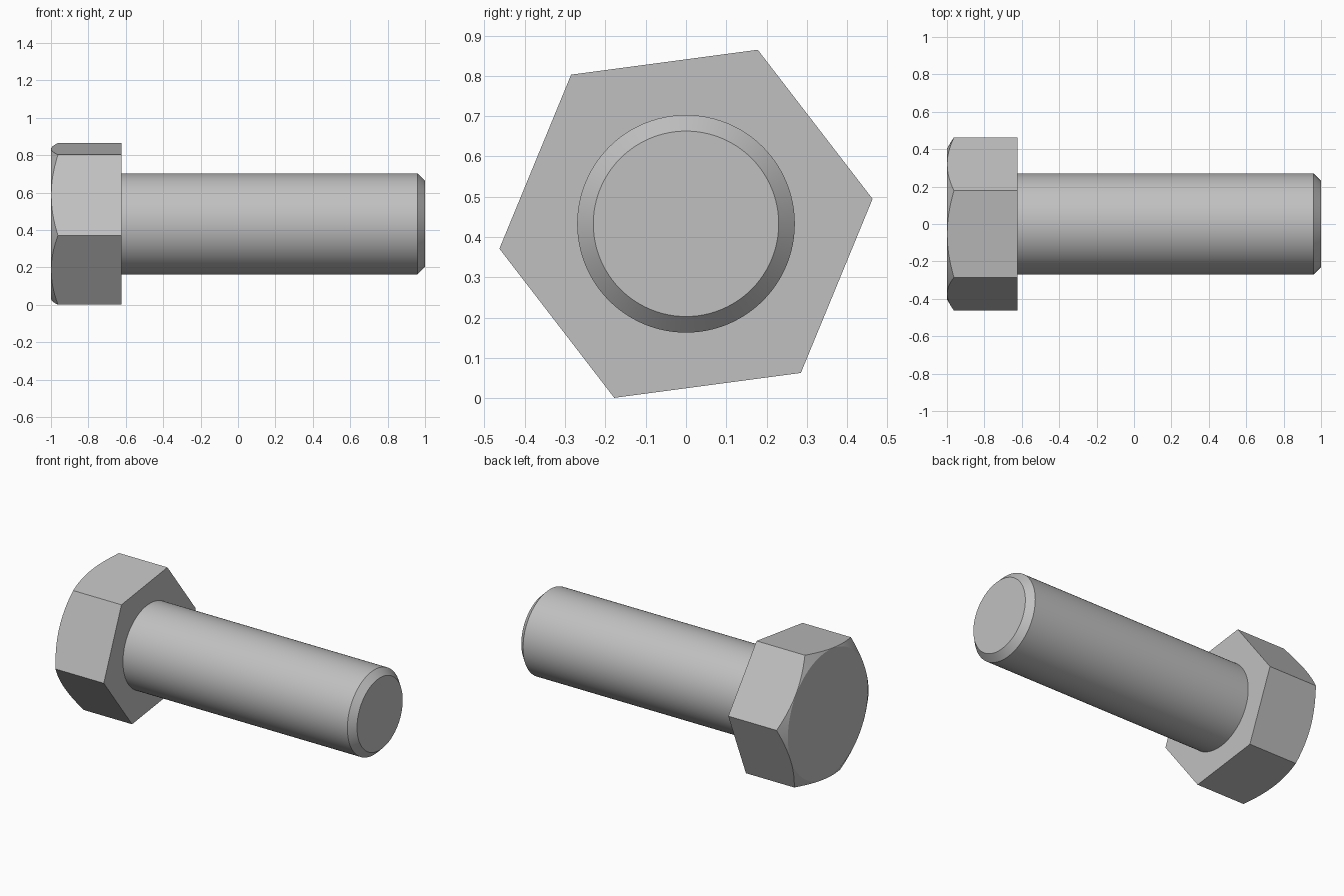
import bpy
import bmesh
from math import sin, cos, tan, pi, radians

if "Cube" in bpy.data.objects:
    bpy.data.objects.remove(bpy.data.objects["Cube"])

AXIS_Z = 0.433      # height of the bolt axis
CORNER = 0.467      # head radius at the corners
TURN = radians(7.6)  # rotation of the hexagon about the axis
HEAD_X = -0.622     # underside of the head
STEPS = 16          # chamfer segments per head side

steel = bpy.data.materials.new("steel grey")
steel.use_nodes = True
colour = (0.53, 0.53, 0.53, 1)
steel.diffuse_color = colour
steel.node_tree.nodes["Principled BSDF"].inputs["Base Color"].default_value = colour


def polar(x, r, a):
    return (x, r * cos(a), AXIS_Z + r * sin(a))


def finish(name, bm):
    bmesh.ops.recalc_face_normals(bm, faces=bm.faces)
    mesh = bpy.data.meshes.new(name)
    bm.to_mesh(mesh)
    bm.free()
    mesh.materials.append(steel)
    obj = bpy.data.objects.new(name, mesh)
    bpy.context.collection.objects.link(obj)
    bpy.ops.object.select_all(action="DESELECT")
    obj.select_set(True)
    bpy.context.view_layer.objects.active = obj
    bpy.ops.object.shade_smooth_by_angle(angle=radians(20))


def bridge(bm, a, b):
    n = len(a)
    for i in range(n):
        j = (i + 1) % n
        bm.faces.new((a[i], a[j], b[j], b[i]))


# Hexagonal head with a 30 degree conical chamfer on the outer end
bm = bmesh.new()
flat = CORNER * cos(pi / 6)
cap_r = flat - 0.002
base = [bm.verts.new(polar(HEAD_X, CORNER, TURN + i * pi / 3)) for i in range(6)]
rim, cap = [], []
for i in range(6 * STEPS):
    local = (i % STEPS) / STEPS * pi / 3
    r = flat / cos(local - pi / 6)
    angle = TURN + i * pi / (3 * STEPS)
    rim.append(bm.verts.new(polar(-1 + (r - cap_r) * tan(pi / 6), r, angle)))
    cap.append(bm.verts.new(polar(-1, cap_r, angle)))
bridge(bm, rim, cap)
bm.faces.new(cap)
bm.faces.new(base)
for i in range(6):
    arc = [rim[(i * STEPS + k) % len(rim)] for k in range(STEPS + 1)]
    bm.faces.new([base[(i + 1) % 6], base[i]] + arc)
finish("hex_head", bm)

# Round shank with a chamfered tip
bm = bmesh.new()
profile = [(HEAD_X - 0.01, 0.27), (0.96, 0.27), (1, 0.23)]
rings = [[bm.verts.new(polar(x, r, i * pi / 48)) for i in range(96)] for x, r in profile]
for a, b in zip(rings, rings[1:]):
    bridge(bm, a, b)
bm.faces.new(rings[0])
bm.faces.new(rings[-1])
finish("shank", bm)
